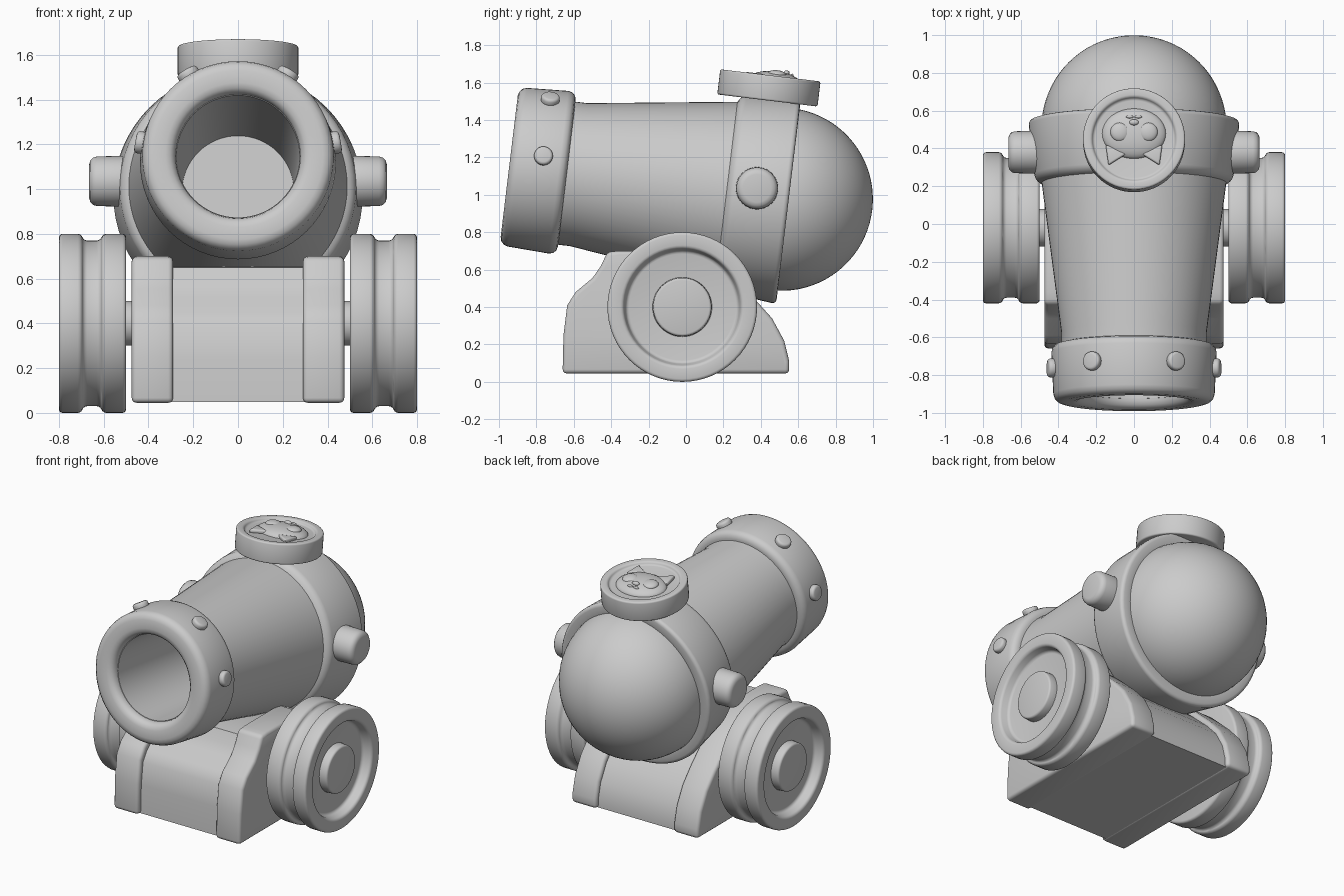
import bpy, bmesh, math
from mathutils import Vector, Matrix

if "Cube" in bpy.data.objects:
    bpy.data.objects.remove(bpy.data.objects["Cube"], do_unlink=True)

metal = bpy.data.materials.new("plain grey")
metal.use_nodes = True
GREY = (0.6, 0.6, 0.6, 1)
metal.diffuse_color = GREY
metal.node_tree.nodes["Principled BSDF"].inputs["Base Color"].default_value = GREY

# Barrel frame: x sideways, y back along the bore, z up from the bore
TILT = math.radians(-6.9)
FRAME = Matrix.Translation((0, 0.4, 0.99)) @ Matrix.Rotation(TILT, 4, 'X')
ALONG = FRAME @ Matrix.Rotation(-math.pi / 2, 4, 'X')   # local z runs back


def finish(name, bm, matrix, bevel=0.0, segments=3):
    """Turn a bmesh into a placed, bevelled, smooth object."""
    bmesh.ops.recalc_face_normals(bm, faces=bm.faces)
    mesh = bpy.data.meshes.new(name)
    bm.to_mesh(mesh)
    bm.free()
    mesh.materials.append(metal)
    ob = bpy.data.objects.new(name, mesh)
    bpy.context.collection.objects.link(ob)
    ob.matrix_world = matrix
    bpy.ops.object.select_all(action='DESELECT')
    ob.select_set(True)
    bpy.context.view_layer.objects.active = ob
    if bevel:
        mod = ob.modifiers.new("bevel", 'BEVEL')
        mod.width, mod.segments = bevel, segments
        mod.limit_method, mod.angle_limit = 'ANGLE', math.radians(30)
        bpy.ops.object.modifier_apply(modifier=mod.name)
    bpy.ops.object.shade_smooth_by_angle(angle=math.radians(35))
    return ob


def lathe(name, profile, matrix, bevel=0.0, steps=64, closed=False):
    """Spin (radius, height) points round local z."""
    bm = bmesh.new()
    verts = [bm.verts.new((r, 0, h)) for r, h in profile]
    pairs = list(zip(verts, verts[1:]))
    if closed:
        pairs.append((verts[-1], verts[0]))
    edges = [bm.edges.new(p) for p in pairs]
    bmesh.ops.spin(bm, geom=verts + edges, axis=(0, 0, 1), cent=(0, 0, 0),
                   angle=math.tau, steps=steps)
    bmesh.ops.remove_doubles(bm, verts=bm.verts, dist=1e-4)
    return finish(name, bm, matrix, bevel)


def slab(name, outline, x0, x1, bevel):
    """Extrude a (y, z) outline sideways."""
    bm = bmesh.new()
    face = bm.faces.new([bm.verts.new((x0, y, z)) for y, z in outline])
    out = bmesh.ops.extrude_face_region(bm, geom=[face])
    moved = [v for v in out["geom"] if isinstance(v, bmesh.types.BMVert)]
    bmesh.ops.translate(bm, verts=moved, vec=(x1 - x0, 0, 0))
    return finish(name, bm, Matrix(), bevel)


def blob(name, place, size):
    """Flattened ball."""
    bm = bmesh.new()
    bmesh.ops.create_uvsphere(bm, u_segments=32, v_segments=16, radius=1)
    bmesh.ops.scale(bm, vec=size, verts=bm.verts)
    return finish(name, bm, place)


def facing(side):
    return Matrix.Rotation(side * math.pi / 2, 4, 'Y')


# Barrel with its bore
lathe("barrel", [(0, 0), (0.25, 0), (0.275, -1.3), (0.385, -1.3),
                 (0.385, -0.98), (0.488, -0.19), (0.488, 0.1)], ALONG)
lathe("muzzle_ring", [(0.28, -1.355), (0.425, -1.355), (0.44, -1.045),
                      (0.27, -1.045)], ALONG, 0.045, closed=True)
lathe("breech_band", [(0.46, -0.2), (0.525, -0.165), (0.56, 0.15),
                      (0.46, 0.15)], ALONG, 0.025, closed=True)
dome = [(0.49 * math.cos(a), 0.11 + 0.49 * math.sin(a))
        for a in (math.pi / 2 * i / 20 for i in range(21))]
lathe("breech_dome", dome, ALONG)

# Studs on the muzzle ring
for i, angle in enumerate((-80, -30, 30, 80)):
    turn = Matrix.Rotation(math.radians(angle), 4, 'Y')
    lathe(f"muzzle_stud_{i + 1}", [(0, 0), (0.05, 0), (0.05, 0.045), (0, 0.045)],
          FRAME @ Matrix.Translation((0, -1.18, 0)) @ turn
          @ Matrix.Translation((0, 0, 0.42)), 0.015, 32)

# Cap with a recessed top
CAP = FRAME @ Matrix.Translation((0, -0.027, 0.515))
lathe("cap", [(0, 0), (0.27, 0), (0.27, 0.135), (0.225, 0.135),
              (0.215, 0.115), (0, 0.115)], CAP, 0.01)

# Raised animal face on the cap, looking forward
def on_cap(x, y, z):
    return CAP @ Matrix.Translation((x, y, z))


blob("face_head", on_cap(0, 0.03, 0.11), (0.17, 0.135, 0.05))
blob("face_nose", on_cap(0, 0.085, 0.158), (0.025, 0.016, 0.014))
for side, label in ((1, "left"), (-1, "right")):
    blob(f"face_eye_{label}", on_cap(side * 0.075, 0.035, 0.145), (0.05, 0.05, 0.022))
    blob(f"face_mouth_{label}", on_cap(side * 0.022, 0.115, 0.148), (0.02, 0.008, 0.01))
    bm = bmesh.new()
    tip = [(0.04, -0.08), (0.135, -0.14), (0.15, -0.03)]
    ear = bm.faces.new([bm.verts.new((side * x, y, 0.11)) for x, y in tip])
    up = bmesh.ops.extrude_face_region(bm, geom=[ear])
    bmesh.ops.translate(bm, vec=(0, 0, 0.028),
                        verts=[v for v in up["geom"] if isinstance(v, bmesh.types.BMVert)])
    finish(f"face_ear_{label}", bm, CAP, 0.01)

# Carriage: centre block between two cheeks
outline = [(-0.66, 0.045), (-0.655, 0.25), (-0.635, 0.41), (-0.59, 0.48),
           (-0.5, 0.555), (-0.455, 0.62), (-0.42, 0.695), (-0.36, 0.7),
           (0, 0.7), (0.2, 0.6), (0.37, 0.44), (0.46, 0.34),
           (0.525, 0.22), (0.552, 0.11), (0.552, 0.045)]
core = [(y * 0.95, 0.048 + (z - 0.045) * 0.925) for y, z in outline]
slab("carriage_block", core, -0.32, 0.32, 0)
axle = [(0, -0.56), (0.1, -0.56), (0.1, 0.56), (0, 0.56)]
lathe("axle", axle, Matrix.Translation((0, -0.02, 0.4)) @ facing(1), 0, 32)

# Wheel: two tyres, a groove, a dished face and a hub
wheel = [(0, 0.5), (0.4, 0.5), (0.4, 0.605), (0.37, 0.615), (0.37, 0.69),
         (0.4, 0.7), (0.4, 0.8), (0.315, 0.8), (0.3, 0.735), (0, 0.735)]
hub = [(0, 0.72), (0.16, 0.72), (0.155, 0.79), (0, 0.79)]
trunnion = [(0, 0.45), (0.115, 0.45), (0.11, 0.665), (0, 0.665)]

for side, label in ((1, "left"), (-1, "right")):
    slab(f"carriage_cheek_{label}", outline, side * 0.29, side * 0.475, 0.022)
    spot = Matrix.Translation((0, -0.02, 0.4)) @ facing(side)
    lathe(f"wheel_{label}", wheel, spot, 0.018)
    lathe(f"hub_{label}", hub, spot, 0.012, 48)
    lathe(f"trunnion_{label}", trunnion,
          Matrix.Translation((0, 0.38, 1.035)) @ facing(side), 0.035, 40)
